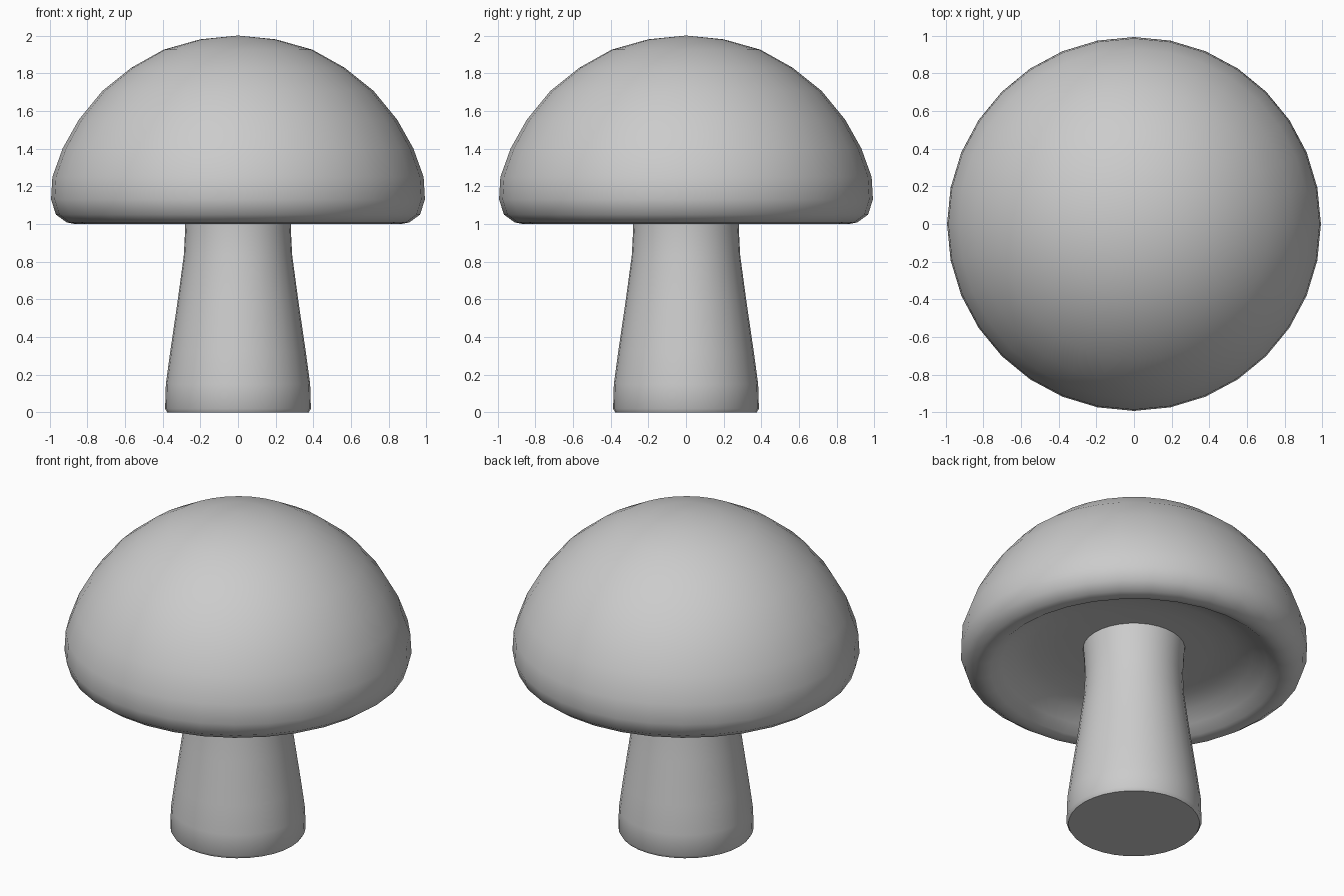
import bpy, bmesh
from math import pi, cos, sin, radians

if "Cube" in bpy.data.objects:
    bpy.data.objects.remove(bpy.data.objects["Cube"])

SIDES = 32


def lathe(name, profile, angle):
    """Revolve a (radius, z) profile about z; both end points lie on the axis."""
    bm = bmesh.new()
    rings = []
    for r, z in profile:
        if r == 0:
            rings.append([bm.verts.new((0, 0, z))] * SIDES)
        else:
            rings.append([bm.verts.new((r * cos(2 * pi * i / SIDES),
                                        r * sin(2 * pi * i / SIDES), z))
                          for i in range(SIDES)])
    for a, b in zip(rings, rings[1:]):
        for i in range(SIDES):
            j = (i + 1) % SIDES
            corners = list(dict.fromkeys((a[i], a[j], b[j], b[i])))
            bm.faces.new(corners)
    bmesh.ops.recalc_face_normals(bm, faces=bm.faces)
    mesh = bpy.data.meshes.new(name)
    bm.to_mesh(mesh)
    bm.free()
    obj = bpy.data.objects.new(name, mesh)
    bpy.context.collection.objects.link(obj)
    bpy.context.view_layer.objects.active = obj
    bpy.ops.object.select_all(action='DESELECT')
    obj.select_set(True)
    bpy.ops.object.shade_smooth_by_angle(angle=radians(angle))
    return obj


# Domed cap with rounded rim and hollow underside
lathe("cap", [
    (0, 2.0), (0.2, 1.98), (0.395, 1.925), (0.565, 1.83), (0.72, 1.706),
    (0.845, 1.553), (0.93, 1.402), (0.985, 1.25), (0.992, 1.13),
    (0.966, 1.05), (0.91, 1.009), (0.865, 1.0), (0.82, 1.01),
    (0.76, 1.055), (0.68, 1.105), (0.58, 1.137), (0.44, 1.15),
    (0.27, 1.155), (0, 1.155)], 60)

# Tapered stem, slightly flared where it meets the cap
lathe("stem", [
    (0, 0), (0.375, 0), (0.387, 0.02), (0.383, 0.15), (0.36, 0.32),
    (0.322, 0.58), (0.288, 0.83), (0.281, 0.96), (0.284, 1.06),
    (0.292, 1.16), (0, 1.16)], 40)
